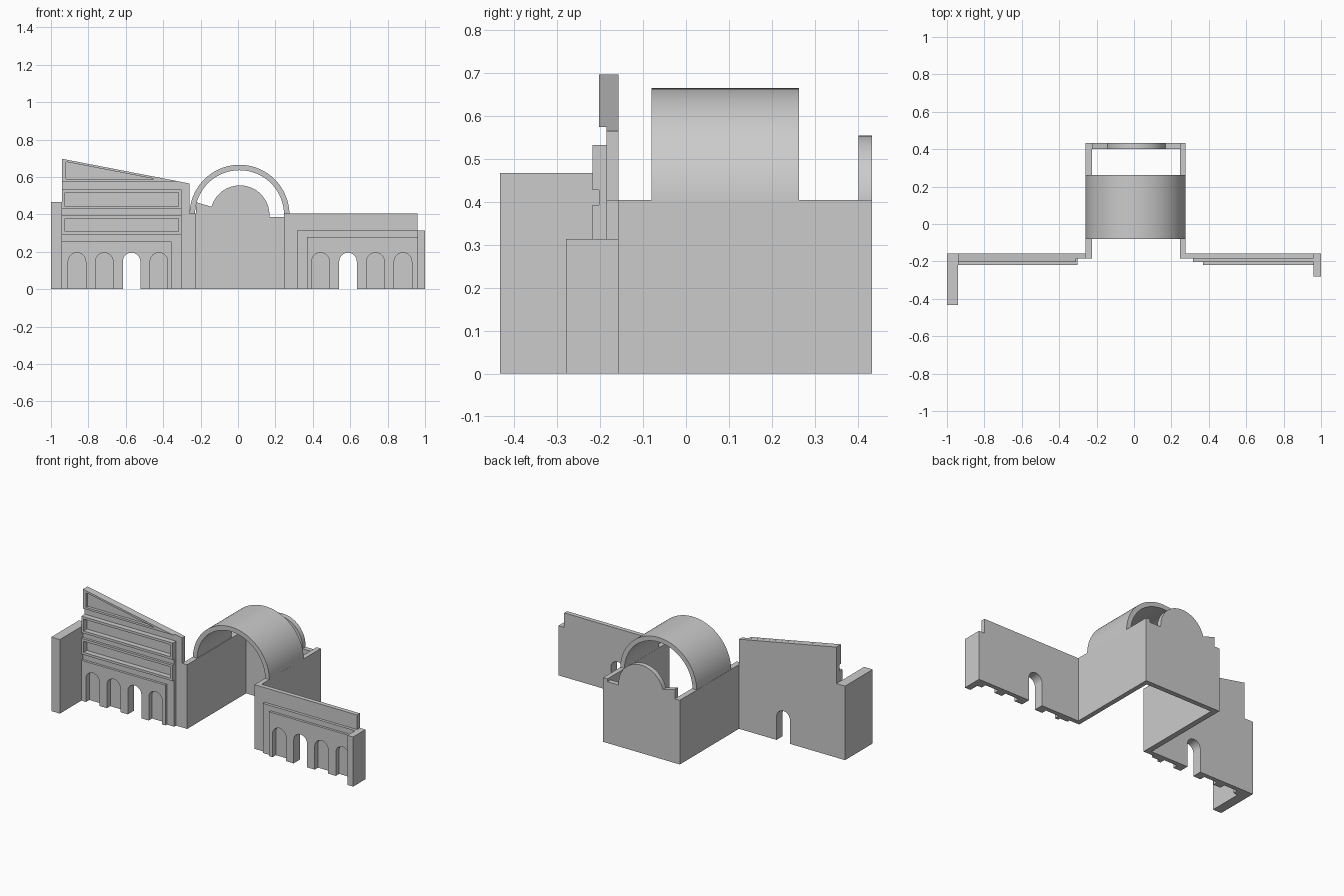
import bpy, bmesh, math

if "Cube" in bpy.data.objects:
    bpy.data.objects.remove(bpy.data.objects["Cube"])

BACK, WALL, MID, FRONT = -0.157, -0.185, -0.203, -0.218   # depth layers of the facade


def finish(name, bm):
    bmesh.ops.recalc_face_normals(bm, faces=bm.faces)
    me = bpy.data.meshes.new(name)
    bm.to_mesh(me)
    bm.free()
    ob = bpy.data.objects.new(name, me)
    bpy.context.collection.objects.link(ob)
    bpy.ops.object.select_all(action='DESELECT')
    ob.select_set(True)
    bpy.context.view_layer.objects.active = ob
    bpy.ops.object.shade_smooth_by_angle(angle=math.radians(30))
    return ob


def slab(name, pts, y0, y1):
    """Extrude an x-z outline from y0 to y1."""
    bm = bmesh.new()
    face = bm.faces.new([bm.verts.new((x, y0, z)) for x, z in pts])
    out = bmesh.ops.extrude_face_region(bm, geom=[face])["geom"]
    for v in out:
        if isinstance(v, bmesh.types.BMVert):
            v.co.y = y1
    return finish(name, bm)


def box(name, x0, x1, y0, y1, z0, z1):
    return slab(name, [(x0, z0), (x1, z0), (x1, z1), (x0, z1)], y0, y1)


def frame(name, outer, inner, y0, y1):
    """Frame between two x-z loops of equal length."""
    bm = bmesh.new()
    loops = [[bm.verts.new((x, y, z)) for x, z in pts]
             for pts, y in ((outer, y0), (outer, y1), (inner, y1), (inner, y0))]
    n = len(outer)
    for k in range(4):
        a, b = loops[k], loops[(k + 1) % 4]
        for i in range(n):
            j = (i + 1) % n
            bm.faces.new((a[i], a[j], b[j], b[i]))
    return finish(name, bm)


def rect(x0, x1, z0, z1):
    return [(x0, z0), (x1, z0), (x1, z1), (x0, z1)]


def arc(cx, cz, r, a0, a1, n):
    return [(cx + r * math.cos(math.radians(a0 + (a1 - a0) * i / n)),
             cz + r * math.sin(math.radians(a0 + (a1 - a0) * i / n))) for i in range(n + 1)]


def arcade(x0, x1, z_left, z_right, centers, r=0.047, top=0.195):
    """Wall outline with round-headed openings cut up from the ground."""
    pts = [(x0, 0)]
    for c in centers:
        pts += [(c - r, 0)] + arc(c, top - r, r, 180, 0, 16) + [(c + r, 0)]
    return pts + [(x1, 0), (x1, z_right), (x0, z_left)]


# Left wing: sloped wall, arcade layers and end wall
left_bays = [-0.569 + 0.146 * i for i in (-2, -1, 0, 1)]
slab("left_wall", arcade(-0.94, -0.26, 0.697, 0.565, [-0.569]), BACK, WALL)
slab("left_backing_arcade", arcade(-0.94, -0.303, 0.293, 0.293, left_bays), WALL, MID)
slab("left_front_arcade", arcade(-0.94, -0.355, 0.254, 0.254, left_bays), MID, FRONT)
box("left_end_wall", -1, -0.94, -0.433, BACK, 0, 0.467)

# Left wing: framed panels, the strip between them, and the sloped top panel
for name, z0, z1 in (("lower_panel_frame", 0.293, 0.393), ("upper_panel_frame", 0.428, 0.533)):
    frame(name, rect(-0.94, -0.303, z0, z1), rect(-0.925, -0.318, z0 + 0.015, z1 - 0.015), WALL, FRONT)
box("panel_strip", -0.94, -0.303, MID, WALL, 0.393, 0.428)
frame("sloped_panel_frame",
      [(-0.94, 0.575), (-0.31, 0.575), (-0.94, 0.697)],
      [(-0.92, 0.588), (-0.44, 0.588), (-0.92, 0.681)], WALL, MID)

# Right wing: wall, arcade layers and end wall
right_bays = [0.588 + 0.147 * i for i in (-1, 0, 1, 2)]
slab("right_wall", arcade(0.275, 0.96, 0.405, 0.405, [0.588]), BACK, WALL)
slab("right_backing_arcade", arcade(0.315, 0.96, 0.313, 0.313, right_bays), WALL, MID)
slab("right_front_arcade", arcade(0.37, 0.96, 0.28, 0.28, right_bays), MID, FRONT)
box("right_end_wall", 0.96, 1, -0.28, BACK, 0, 0.313)

# Hall: two side walls, back gable and barrel vault
box("hall_left_wall", -0.26, -0.225, WALL, 0.433, 0, 0.405)
box("hall_right_wall", 0.245, 0.275, WALL, 0.433, 0, 0.405)
gable = [(-0.225, 0), (0.245, 0), (0.245, 0.387), (0.168, 0.387)]
gable += arc(0.01, 0.397, 0.158, 0, 164, 32) + [(-0.225, 0.465)]
slab("hall_back_gable", gable, 0.402, 0.433)
vault = arc(0.008, 0.398, 0.267, 0, 180, 48) + arc(0.008, 0.398, 0.238, 180, 0, 48)
slab("barrel_vault", vault, -0.08, 0.263)
